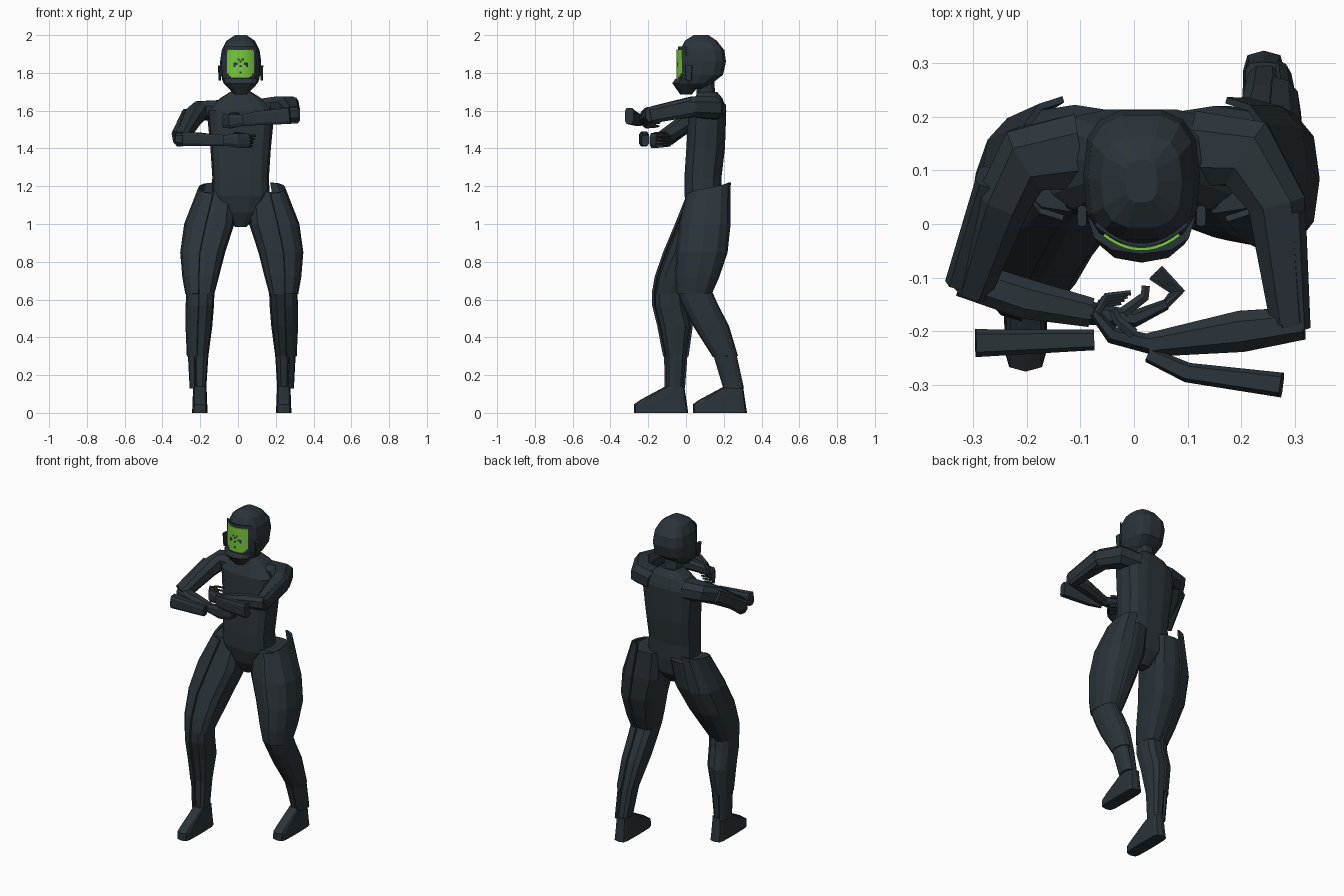
import bpy, bmesh, math
from mathutils import Vector

if "Cube" in bpy.data.objects:
    bpy.data.objects.remove(bpy.data.objects["Cube"])


def material(name, rgb):
    m = bpy.data.materials.new(name)
    m.diffuse_color = (*rgb, 1)
    m.use_nodes = True
    m.node_tree.nodes["Principled BSDF"].inputs["Base Color"].default_value = m.diffuse_color
    return m


DARK = material("dark slate", (0.024, 0.034, 0.042))
GREEN = material("bright green", (0.19, 0.60, 0.045))
MID = .014  # body centre line in x


def make(name, bm, mats=(DARK,), thick=0):
    bmesh.ops.recalc_face_normals(bm, faces=bm.faces)
    me = bpy.data.meshes.new(name)
    bm.to_mesh(me)
    bm.free()
    ob = bpy.data.objects.new(name, me)
    bpy.context.collection.objects.link(ob)
    for m in mats:
        me.materials.append(m)
    if thick:
        mod = ob.modifiers.new("thickness", 'SOLIDIFY')
        mod.thickness, mod.offset = thick, 0
    return ob


def bridge(name, rings, closed=True, thick=0):
    bm = bmesh.new()
    rows = [[bm.verts.new(p) for p in r] for r in rings]
    n = len(rows[0])
    for a, b in zip(rows, rows[1:]):
        for i in range(n if closed else n - 1):
            j = (i + 1) % n
            bm.faces.new((a[i], a[j], b[j], b[i]))
    if closed:
        bm.faces.new(rows[0])
        bm.faces.new(rows[-1])
    return make(name, bm, thick=thick)


def power(v, p):
    return math.copysign(abs(v) ** p, v)


def ring(s, angles, p):
    """Level ring from (z, half width, y front, y back, x centre)."""
    z, h, y0, y1, cx = s
    return [(cx + h * power(math.cos(a), p), (y0 + y1) / 2 + (y1 - y0) / 2 * power(math.sin(a), p), z)
            for a in angles]


def loft(name, slices, n=12, p=.8, cx=MID):
    angles = [math.tau * i / n for i in range(n)]
    return bridge(name, [ring((*s, cx)[:5], angles, p) for s in slices])


def shell(name, slices, mid, half=1.45, n=7, slant=0):
    """Curved armour plate on one side of a limb; its top edge may slant down to the front."""
    angles = [mid - half + 2 * half * i / (n - 1) for i in range(n)]
    rings = [ring(s, angles, .7) for s in slices]
    rings[0] = [(x, y, z - slant * (.5 - .5 * math.sin(a))) for (x, y, z), a in zip(rings[0], angles)]
    return bridge(name, rings, closed=False, thick=.012)


def tube(name, pts, n=8, p=.8, grow=1.08):
    """Limb along a path of (x, y, z, half width, half height)."""
    c = [Vector(q[:3]) for q in pts]
    rings = []
    for i, q in enumerate(pts):
        d = (c[min(i + 1, len(c) - 1)] - c[max(i - 1, 0)]).normalized()
        side = d.cross(Vector((0, 0, 1))).normalized() * q[3] * grow
        up = side.normalized().cross(d) * q[4] * grow
        rings.append([c[i] + side * power(math.cos(a), p) + up * power(math.sin(a), p)
                      for a in (math.tau * (k + .5) / n for k in range(n))])
    return bridge(name, rings)


# Torso, neck and helmet
loft("torso", [(.985, .03, .05, .12), (1.06, .105, .01, .18), (1.15, .153, -.01, .19), (1.25, .15, -.01, .19),
               (1.4, .16, 0, .208), (1.6, .18, .012, .215), (1.665, .11, .045, .195), (1.7, .055, .06, .165)], 14, .68)
loft("neck", [(1.6, .07, .05, .165), (1.68, .052, .055, .157), (1.78, .05, .05, .15)], 10)
loft("helmet", [(1.715, .055, -.03, .1), (1.745, .088, -.035, .14), (1.79, .105, -.038, .198),
                (1.86, .109, -.038, .214), (1.92, .1, -.032, .205), (1.97, .075, -.008, .165),
                (2, .03, .04, .12)], 14, .7)
loft("jaw_guard", [(1.685, .033, -.03, .03), (1.745, .09, -.072, .08), (1.77, .1, -.056, .08)], 12, .85)
for side, x in (("right", -.097), ("left", .125)):
    loft(side + "_helmet_hinge", [(1.76, .006, 0, .03), (1.84, .009, -.005, .035)], 8, .4, x)


# Face screen of square cells, some cells dark, over a dark rim
def face_panel(name, n, cell, y, dark=None):
    bm = bmesh.new()
    grid = [[bm.verts.new((MID + (i - n / 2) * cell, y + 5.5 * ((i - n / 2) * cell) ** 2,
                           1.848 + (j - n / 2) * cell * 1.08)) for j in range(n + 1)] for i in range(n + 1)]
    for i in range(n):
        for j in range(n):
            u = abs(i - n // 2)
            if u + n // 2 - j > n - 3:  # rounded lower corners
                continue
            f = bm.faces.new((grid[i][j], grid[i + 1][j], grid[i + 1][j + 1], grid[i][j + 1]))
            f.material_index = 1 if dark is None or (u, j) in dark else 0
    return make(name, bm, (GREEN, DARK), .006)


face_panel("face_screen", 13, .0108, -.047, {(1, 8), (0, 7), (2, 6), (3, 6), (3, 5), (0, 5), (0, 2)})
face_panel("face_rim", 15, .0114, -.039)

# Legs share one outline: (z, centre offset, half width, half depth, y forward, y back)
LEG = [(1.17, .13, .1, .1, .122, .12), (1, .158, .119, .12, .078, .1), (.85, .193, .105, .12, .015, .084),
       (.72, .204, .083, .1, -.05, .06), (.63, .208, .063, .077, -.088, .043), (.57, .21, .063, .08, -.085, .076),
       (.46, .215, .059, .08, -.058, .133), (.3, .222, .045, .053, -.054, .208), (.13, .223, .035, .046, -.06, .252)]


def leg(name, sign, col, heel):
    def rows(a, b, grow=0):
        return [(r[0], r[2] + grow, r[col] - r[3] - grow * .5, r[col] + r[3] + grow * .5, .02 + sign * r[1])
                for r in LEG[a:b]]
    mid = 0 if sign > 0 else math.pi
    loft(name + "_thigh", rows(0, 5), 12, .7)
    loft(name + "_shin", rows(4, 9), 10, .75)
    plate = rows(0, 5, .022)
    plate[0] = (1.22, .095, *plate[0][2:])
    shell(name + "_thigh_plate", plate, mid, slant=.06)
    shin = rows(4, 8, .018)
    shin[0] = (.65, *shin[0][1:])
    shell(name + "_shin_plate", shin, mid)
    shell(name + "_ankle_plate", rows(7, 9, .012), mid, 1.2)
    # Foot: flat sole, instep sloping back to the ankle
    loft(name + "_foot", [(z, .041 - z * .04, heel - .287 + cut, heel - z * .15)
                          for z, cut in ((0, 0), (.045, 0), (.07, .035), (.14, .165))], 12, .42, .02 + sign * .222)


leg("right", -1, 4, .012)   # steps forward
leg("left", 1, 5, .323)     # stands back

# Right arm, lower across the chest
tube("right_upper_arm", [(-.1, .135, 1.6, .07, .055), (-.2, .12, 1.6, .062, .05), (-.24, .05, 1.565, .05, .05),
                         (-.3, -.12, 1.455, .035, .038)])
tube("right_upper_arm_plate", [(-.265, .085, 1.58, .03, .035), (-.32, -.1, 1.457, .03, .045)], p=.5, grow=1)
tube("right_forearm", [(-.32, -.1, 1.45, .035, .038), (-.2, -.14, 1.448, .037, .035), (-.08, -.165, 1.443, .027, .025)])
tube("right_forearm_plate", [(-.295, -.222, 1.45, .027, .04), (-.075, -.216, 1.443, .02, .03)], p=.5, grow=1)
tube("right_hand", [(-.09, -.165, 1.443, .022, .024), (0, -.177, 1.442, .016, .038), (.06, -.15, 1.44, .01, .038)])

# Left arm, higher across the chest
tube("left_upper_arm", [(.11, .14, 1.605, .07, .055), (.21, .13, 1.615, .068, .058), (.265, .04, 1.62, .053, .055),
                        (.29, -.18, 1.582, .036, .04)])
tube("left_upper_arm_plate", [(.283, .03, 1.62, .038, .054), (.297, -.19, 1.575, .033, .045)], p=.5, grow=1)
tube("left_forearm", [(.315, -.185, 1.582, .03, .038), (.2, -.2, 1.575, .038, .038), (.03, -.225, 1.55, .022, .028)])
tube("left_forearm_plate", [(.03, -.245, 1.548, .015, .032), (.1, -.277, 1.56, .019, .038),
                            (.275, -.3, 1.572, .024, .044)], p=.5, grow=1)
tube("left_hand", [(.035, -.225, 1.55, .018, .026), (-.04, -.207, 1.545, .016, .038), (-.075, -.165, 1.545, .009, .036)])


# Curled fingers and thumbs
def finger(name, path, z, r):
    tube(name, [(x, y, z, r - k * .0015, r - k * .0015) for k, (x, y) in enumerate(path)], 6)


for k in range(4):
    dz, dx = (k - 1.5) * .018, (k - 1.5) * .006
    finger(f"right_finger_{k + 1}", [(.055, -.155), (.08 + dx, -.125), (.04 + dx, -.09 + dx)], 1.44 + dz, .008)
    finger(f"left_finger_{k + 1}", [(-.07, -.17), (-.06 + dx, -.143 + dx), (-.015 + dx, -.137 + dx)], 1.545 + dz, .008)
finger("right_thumb", [(-.02, -.165), (.02, -.135), (.022, -.115)], 1.475, .011)
finger("left_thumb", [(0, -.205), (-.03, -.18), (-.04, -.16)], 1.58, .011)
